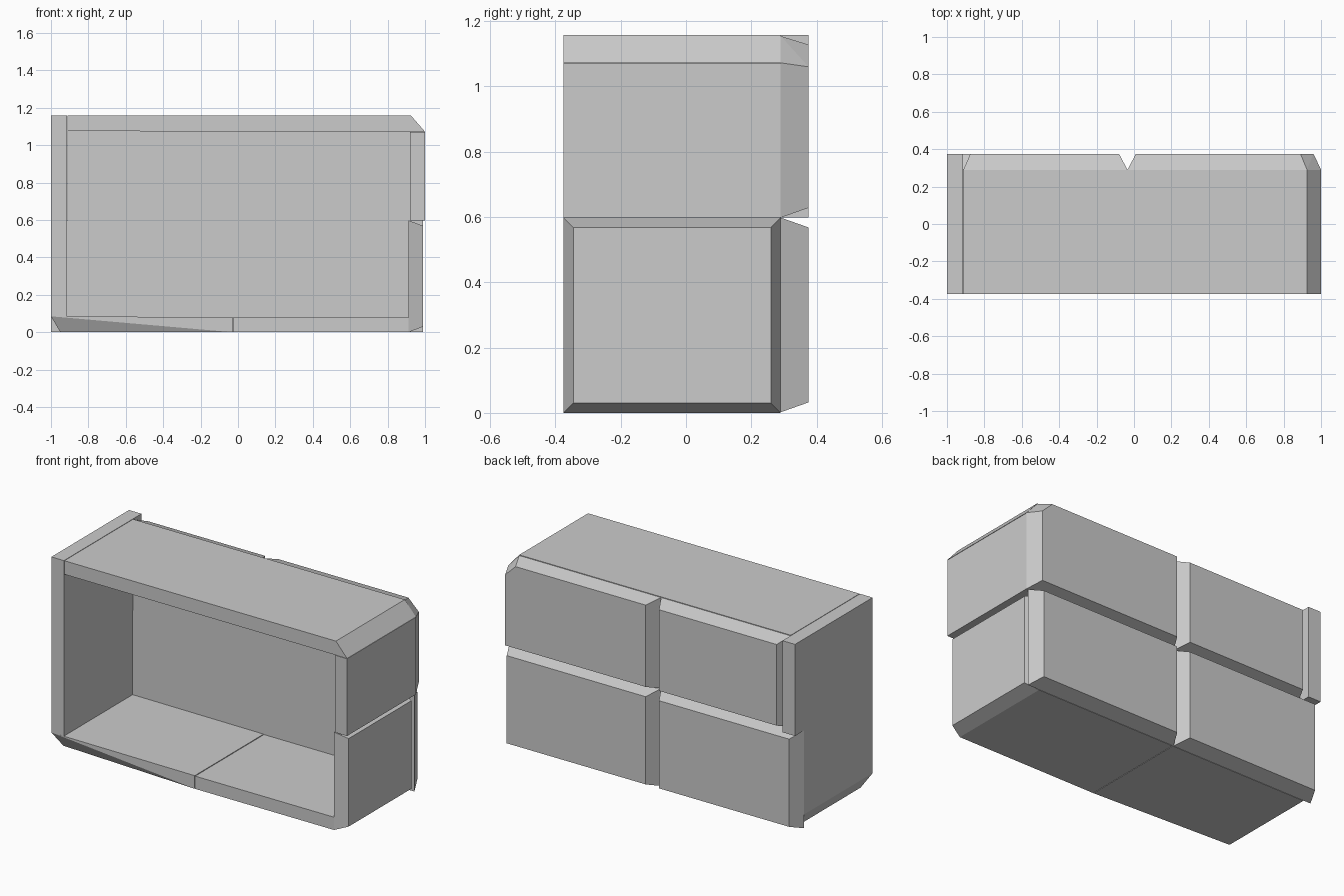
import bpy
import bmesh

cube = bpy.data.objects.get("Cube")
if cube:
    bpy.data.objects.remove(cube, do_unlink=True)

stone = bpy.data.materials.new("pale grey stone")
stone.use_nodes = True
stone.diffuse_color = (0.6, 0.6, 0.6, 1)
stone.node_tree.nodes["Principled BSDF"].inputs["Base Color"].default_value = (0.6, 0.6, 0.6, 1)

FRONT, INNER, BACK = -0.375, 0.29, 0.375
MID, TOP, CUT = 0.598, 1.158, 0.03


def solid(name, points):
    """Flat-faced convex block around the given corners."""
    bm = bmesh.new()
    for p in points:
        bm.verts.new(p)
    bmesh.ops.convex_hull(bm, input=bm.verts[:])
    bmesh.ops.dissolve_limit(bm, angle_limit=0.005, verts=bm.verts[:], edges=bm.edges[:])
    bmesh.ops.recalc_face_normals(bm, faces=bm.faces[:])
    mesh = bpy.data.meshes.new(name)
    bm.to_mesh(mesh)
    bm.free()
    mesh.materials.append(stone)
    obj = bpy.data.objects.new(name, mesh)
    bpy.context.collection.objects.link(obj)
    return obj


def box(name, x, y, z):
    return solid(name, [(a, b, c) for a in x for b in y for c in z])


def along_y(profile, y0, y1):
    """Corners of an x-z profile carried from y0 to y1."""
    return [(x, y, z) for x, z in profile for y in (y0, y1)]


# Right-hand wall panels on the -x end; the upper one laps over the back
box("upper_right_panel", (-1, -0.915), (FRONT, BACK), (MID, TOP))
box("lower_right_panel", (-1, -0.915), (FRONT, INNER), (0.085, MID))

# Left-hand wall panels on the +x end; the lower one is a bevelled tile
box("upper_left_panel", (0.92, 1), (FRONT, INNER), (MID, 1.07))
solid("lower_left_panel",
      [(0.912, y, z) for y in (FRONT, INNER) for z in (0, MID)] +
      [(0.99, y, z) for y in (FRONT + CUT, INNER - CUT) for z in (CUT, MID - CUT)])

# Top slab with its sloping left edge
solid("top_slab", along_y([(-0.912, 1.075), (-0.912, TOP), (0.925, TOP), (1, 1.072)],
                          FRONT, INNER))

# Two floor slabs; the right one is undercut at its front corner
solid("right_floor_slab", [
    (-1, FRONT, 0.085), (-1, INNER, 0.085), (-0.95, FRONT + 0.045, 0), (-0.95, INNER, 0),
    (-0.03, FRONT, 0), (-0.03, INNER, 0), (-0.03, FRONT, 0.08), (-0.03, INNER, 0.08)])
box("left_floor_slab", (-0.027, 0.912), (FRONT, INNER), (0, 0.078))


# Four bevelled back tiles, divided by a V groove
def back_tile(name, inner_x, outer_x, z0, z1):
    solid(name,
          [(x, INNER, z) for x in inner_x for z in (z0, z1)] +
          [(x, BACK, z) for x in outer_x for z in (z0 + CUT, z1 - CUT)])


back_tile("lower_right_back_tile", (-1, -0.035), (-0.96, -0.08), 0.002, MID)
back_tile("lower_left_back_tile", (-0.035, 0.99), (0.01, 0.95), 0.002, MID)
back_tile("upper_right_back_tile", (-0.912, -0.035), (-0.875, -0.08), MID, TOP - 0.004)

# The upper left tile follows the sloping corner of the top slab
solid("upper_left_back_tile",
      [(x, INNER, z) for x, z in
       ((-0.035, MID), (-0.035, 1.154), (0.925, 1.154), (1, 1.072), (1, MID))] +
      [(x, BACK, z) for x, z in
       ((0.01, MID + CUT), (0.01, 1.128), (0.89, 1.128), (0.96, 1.06), (0.96, MID + CUT))])
